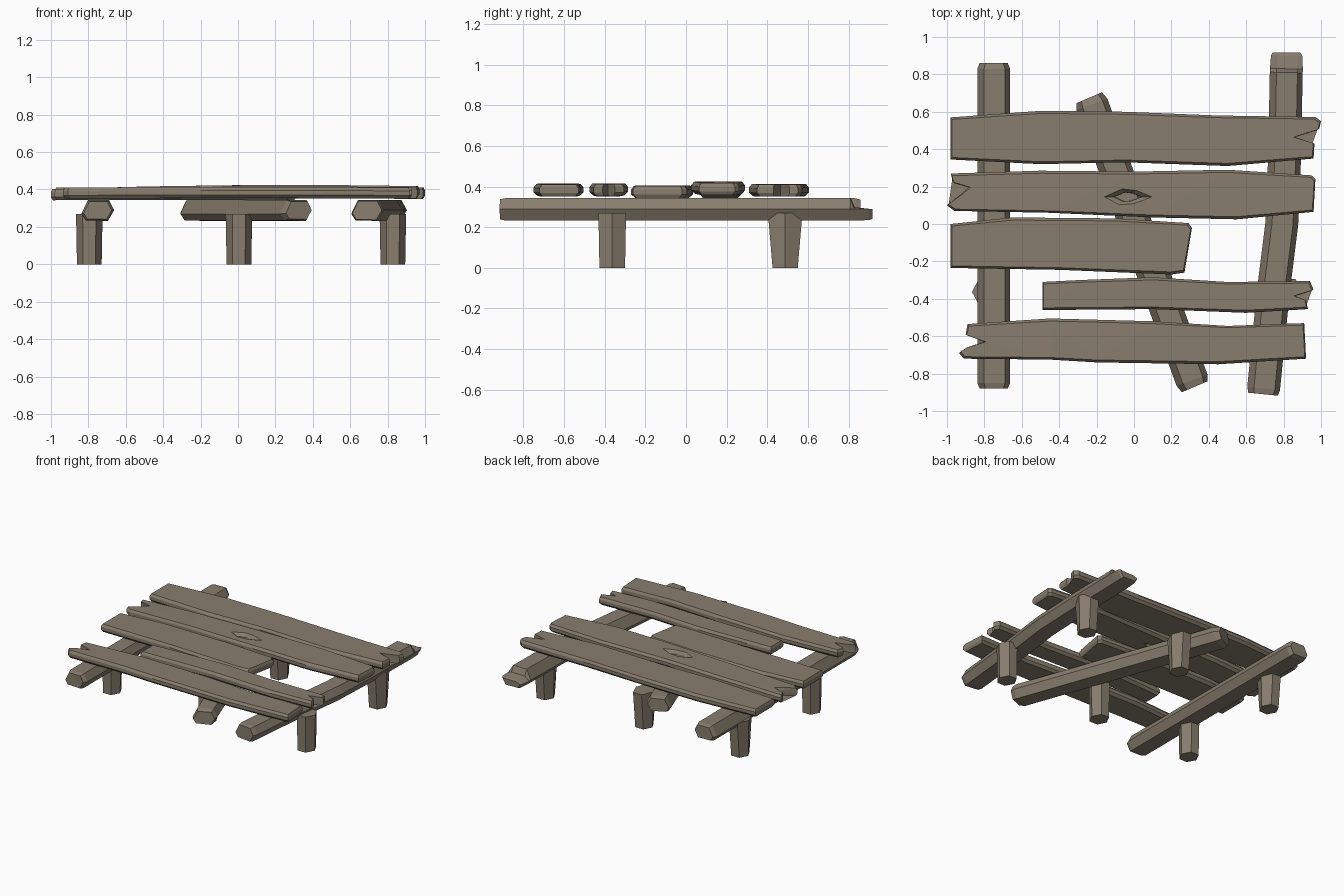
import bpy, bmesh, math
from mathutils import Vector

cube = bpy.data.objects.get("Cube")
if cube:
    bpy.data.objects.remove(cube, do_unlink=True)

wood = bpy.data.materials.new("weathered_wood")
wood.use_nodes = True
wood.diffuse_color = (0.25, 0.208, 0.157, 1)
wood.node_tree.nodes["Principled BSDF"].inputs["Base Color"].default_value = wood.diffuse_color


def loft(name, rings):
    """Skin a closed solid through rings with equal point counts."""
    bm = bmesh.new()
    loops = [[bm.verts.new(p) for p in ring] for ring in rings]
    count = len(loops[0])
    for a, b in zip(loops, loops[1:]):
        for i in range(count):
            j = (i + 1) % count
            bm.faces.new((a[i], a[j], b[j], b[i]))
    caps = [bm.faces.new(loops[0][::-1]), bm.faces.new(loops[-1])]
    bmesh.ops.triangulate(bm, faces=caps)
    bmesh.ops.recalc_face_normals(bm, faces=bm.faces)
    mesh = bpy.data.meshes.new(name)
    bm.to_mesh(mesh)
    bm.free()
    mesh.materials.append(wood)
    obj = bpy.data.objects.new(name, mesh)
    bpy.context.collection.objects.link(obj)
    return obj


def plank(name, outline, base, bow=0.0, tilt=0.0, thick=0.06):
    """Slab with bevelled rims, bowed gently along its length."""
    xs, ys = zip(*outline)
    cx, cy = (min(xs) + max(xs)) / 2, (min(ys) + max(ys)) / 2
    half_x, half_y = max(xs) - cx, max(ys) - cy
    rings = []
    for height, inset in ((0, 0.02), (0.3, 0), (0.7, 0), (1, 0.014)):
        ring = []
        for x, y in outline:
            u = (x - cx) / half_x
            z = base + height * thick + bow * (1 - u * u) + tilt * u
            ring.append((cx + (x - cx) * (1 - inset / half_x / 2),
                         cy + (y - cy) * (1 - inset / half_y), z))
        rings.append(ring)
    return loft(name, rings)


# Beam cross-section: sideways offset, height
SECTION = [(-0.088, 0.27), (-0.052, 0.343), (0.06, 0.343),
           (0.088, 0.29), (0.055, 0.232), (-0.065, 0.235)]


def beam(name, path):
    """Rough-hewn beam through (x, y, size, drop) stations."""
    rings = []
    for i, (x, y, size, drop) in enumerate(path):
        a, b = path[max(i - 1, 0)], path[min(i + 1, len(path) - 1)]
        along = Vector((b[0] - a[0], b[1] - a[1])).normalized()
        side = Vector((along.y, -along.x))
        rings.append([(x + side.x * s * size, y + side.y * s * size,
                       0.288 + (z - 0.288) * size - drop * (z > 0.3))
                      for s, z in SECTION])
    return loft(name, rings)


# Deck planks, front to back
plank("front_plank", [(-.89, -.535), (-.45, -.505), (.1, -.52), (.5, -.545), (.91, -.53),
                      (.92, -.72), (.45, -.75), (-.2, -.74), (-.45, -.725), (-.91, -.72),
                      (-.935, -.69), (-.9, -.665), (-.8, -.63), (-.9, -.59)], 0.35, 0.004)
plank("short_narrow_plank", [(-.49, -.31), (-.3, -.3), (.1, -.285), (.5, -.31), (.94, -.305),
                             (.96, -.35), (.86, -.385), (.92, -.41), (.93, -.455),
                             (.6, -.475), (.1, -.455), (-.49, -.46)], 0.352, 0.004)
plank("short_wide_plank", [(-.98, 0), (-.65, .035), (-.1, .03), (.29, .005), (.31, -.02),
                           (.27, -.26), (.2, -.27), (-.4, -.245), (-.98, -.235)], 0.343, 0.002)
knot_plank = plank("knot_plank", [(-.98, .27), (-.5, .285), (0, .28), (.5, .29), (.95, .26),
                                  (.97, .24), (.96, .065), (.55, .025), (.1, .035),
                                  (-.45, .06), (-.96, .07), (-1, .1), (-.93, .155),
                                  (-.88, .2), (-.97, .23)], 0.35, 0.013, 0.008)
plank("back_plank", [(-.98, .57), (-.5, .605), (-.05, .6), (.45, .58), (.97, .572),
                     (1, .55), (.99, .51), (.86, .465), (.965, .43), (.96, .35),
                     (.5, .31), (-.05, .33), (-.5, .32), (-.98, .345)], 0.35, 0.003)

# Splayed knot hole through one plank
KNOT = [(-.14, 0), (-.035, .045), (.045, .035), (.13, 0), (.03, -.038), (-.05, -.045)]
cutter = loft("knot_cutter", [[(-.03 + x * s, .145 + y * s, z) for x, y in KNOT]
                              for s, z in ((.5, .33), (.55, .4), (1.05, .428), (1.1, .46))])
cutter.hide_render = True
cut = knot_plank.modifiers.new("knot_hole", "BOOLEAN")
cut.operation = "DIFFERENCE"
cut.solver = "EXACT"
cut.object = cutter
bpy.context.view_layer.objects.active = knot_plank
bpy.ops.object.modifier_apply(modifier=cut.name)
bpy.data.objects.remove(cutter, do_unlink=True)

# Support beams
beam("right_beam", [(-.75, -.88, .85, 0), (-.75, -.85, 1, 0),
                    (-.75, .83, 1, 0), (-.75, .86, .85, 0)])
beam("middle_beam", [(.325, -.87, .85, 0), (.31, -.835, 1, 0),
                     (-.225, .64, 1, 0), (-.24, .675, .85, 0)])
beam("left_beam", [(.69, -.91, .9, 0), (.693, -.88, 1, 0), (.745, -.36, 1, 0),
                   (.79, 0, 1, 0), (.805, .35, 1, 0), (.814, .81, 1, 0),
                   (.815, .83, 1, .045), (.816, .9, .95, .05), (.816, .917, .85, .05)])

# Six-sided legs, the back row tapering downwards
for side, x in (("right", -.795), ("middle", .005), ("left", .828)):
    for row, y, top, foot in (("front", -.363, .068, .063), ("back", .488, .085, .062)):
        rings = []
        for z, depth, width in ((0, foot, .066), (.27, top, .071)):
            rings.append([(x + width * math.cos(k * math.pi / 3),
                           y + depth * math.sin(k * math.pi / 3) / math.sin(math.pi / 3), z)
                          for k in range(6)])
        loft(f"{row}_{side}_leg", rings)
